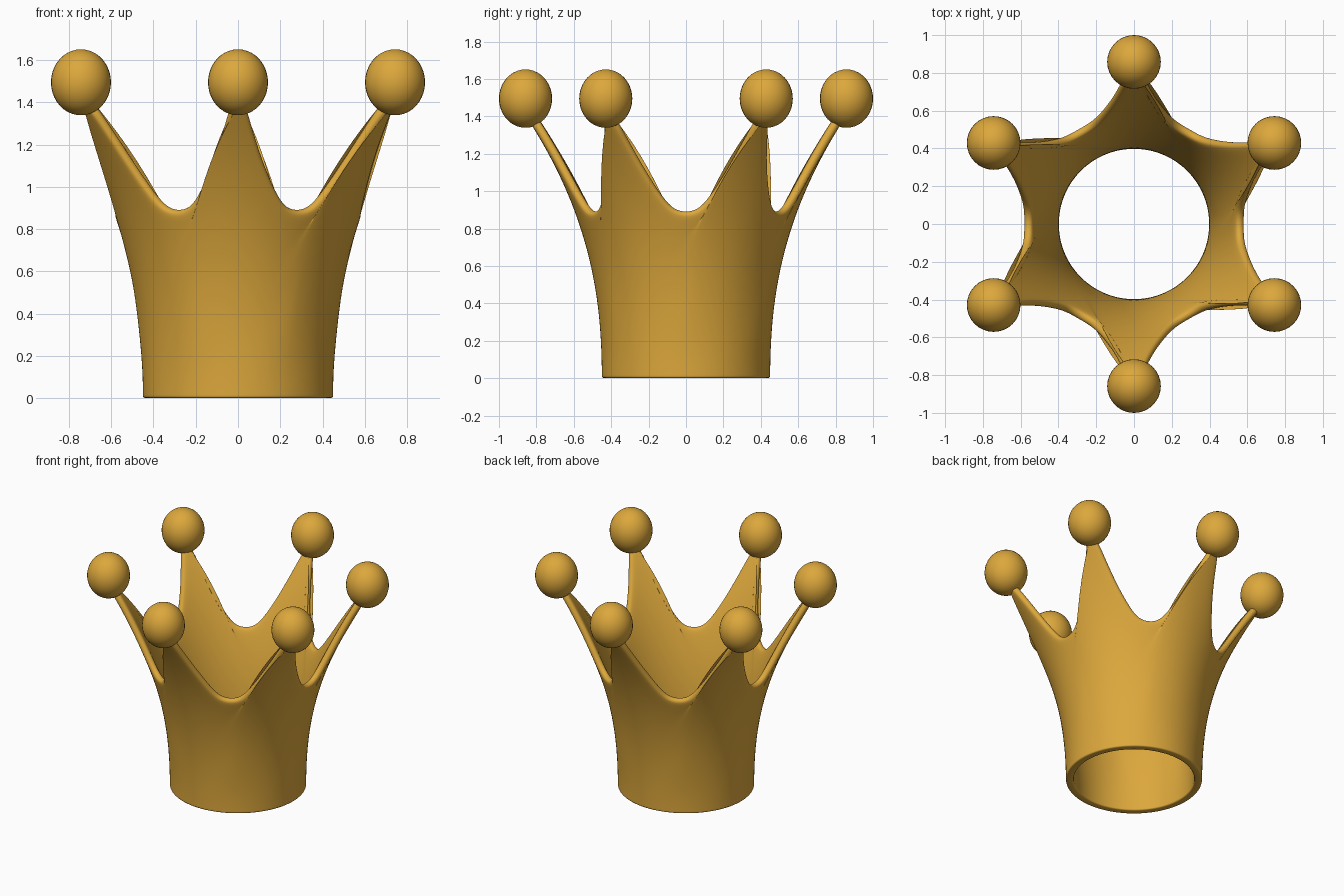
import bpy, bmesh, math
from mathutils import Vector

if "Cube" in bpy.data.objects:
    bpy.data.objects.remove(bpy.data.objects["Cube"])

HALF = 0.026  # half of the wall thickness
gold = bpy.data.materials.new("gold")
gold.diffuse_color = (0.72, 0.39, 0.045, 1)
gold.use_nodes = True
gold.node_tree.nodes["Principled BSDF"].inputs["Base Color"].default_value = gold.diffuse_color


def radius(z):
    return 0.45 + 0.185 * max(z, 0) ** 2.3


def mid_point(a, z):
    r = radius(z) - HALF
    return Vector((r * math.cos(a), r * math.sin(a), z))


def normal(a, z):
    slope = 0.185 * 2.3 * max(z, 0) ** 1.3
    return Vector((math.cos(a), math.sin(a), -slope)).normalized()


# Rim curve of half a spike: degrees from the spike centre, height
half_rim = [(0, 1.41), (1.3, 1.36), (2.8, 1.29), (5.2, 1.2), (8.2, 1.11),
            (11.7, 1.03), (15.5, 0.96), (20, 0.9), (25, 0.872), (30, 0.865)]
spike = [(-d, z) for d, z in half_rim[:0:-1]] + half_rim[:-1]
rim = [(math.radians(30 + 60 * k + d), z) for k in range(6) for d, z in spike]
count = len(rim)

# Crown wall: one closed cross-section per rim point, rounded along the rim
bm = bmesh.new()
rows = [0.0, 0.012, 0.07, 0.2, 0.35, 0.5, 0.65, 0.8, 0.92, 1.0]
sections = []
for i, (a, top) in enumerate(rim):
    flat = math.radians(-30 + 360 * i / count)  # even spacing at the base
    if flat - a > math.pi:
        flat -= math.tau
    tangent = mid_point(*rim[(i + 1) % count]) - mid_point(*rim[i - 1])
    n = normal(a, top)
    up = n.cross(tangent).normalized()
    if up.z < 0:
        up.negate()
    outer, inner = [], []
    for f in rows:
        z = f * top
        if f < 0.3:
            z = f * 0.9
        w = f ** 2
        ang = flat * (1 - w) + a * w
        p, m = mid_point(ang, z), normal(ang, z)
        if f == 0:
            m = Vector((math.cos(ang), math.sin(ang), 0))
        outer.append(p + m * HALF)
        inner.append(p - m * HALF)
    c = mid_point(a, top)
    arc = [c + HALF * 1.05 * (n * math.cos(t) + up * math.sin(t))
           for t in (math.pi / 4, math.pi / 2, 3 * math.pi / 4)]
    sections.append([bm.verts.new(p) for p in outer + arc + inner[::-1]])
for i in range(count):
    s, t = sections[i], sections[(i + 1) % count]
    for j in range(len(s)):
        k = (j + 1) % len(s)
        bm.faces.new((s[j], t[j], t[k], s[k]))
bmesh.ops.recalc_face_normals(bm, faces=bm.faces)
for f in bm.faces:
    f.smooth = True
mesh = bpy.data.meshes.new("crown_wall")
bm.to_mesh(mesh)
bm.free()
mesh.materials.append(gold)
wall = bpy.data.objects.new("crown_wall", mesh)
bpy.context.collection.objects.link(wall)
sub = wall.modifiers.new("smooth", "SUBSURF")
sub.levels = sub.render_levels = 2

# Ball on each spike
for k in range(6):
    a = math.radians(30 + 60 * k)
    bpy.ops.mesh.primitive_uv_sphere_add(
        segments=32, ring_count=20, radius=1,
        location=(0.858 * math.cos(a), 0.858 * math.sin(a), 1.495))
    ball = bpy.context.object
    ball.name = f"spike_ball_{k + 1}"
    ball.scale = (0.142, 0.142, 0.156)
    ball.data.materials.append(gold)
    bpy.ops.object.shade_smooth()
